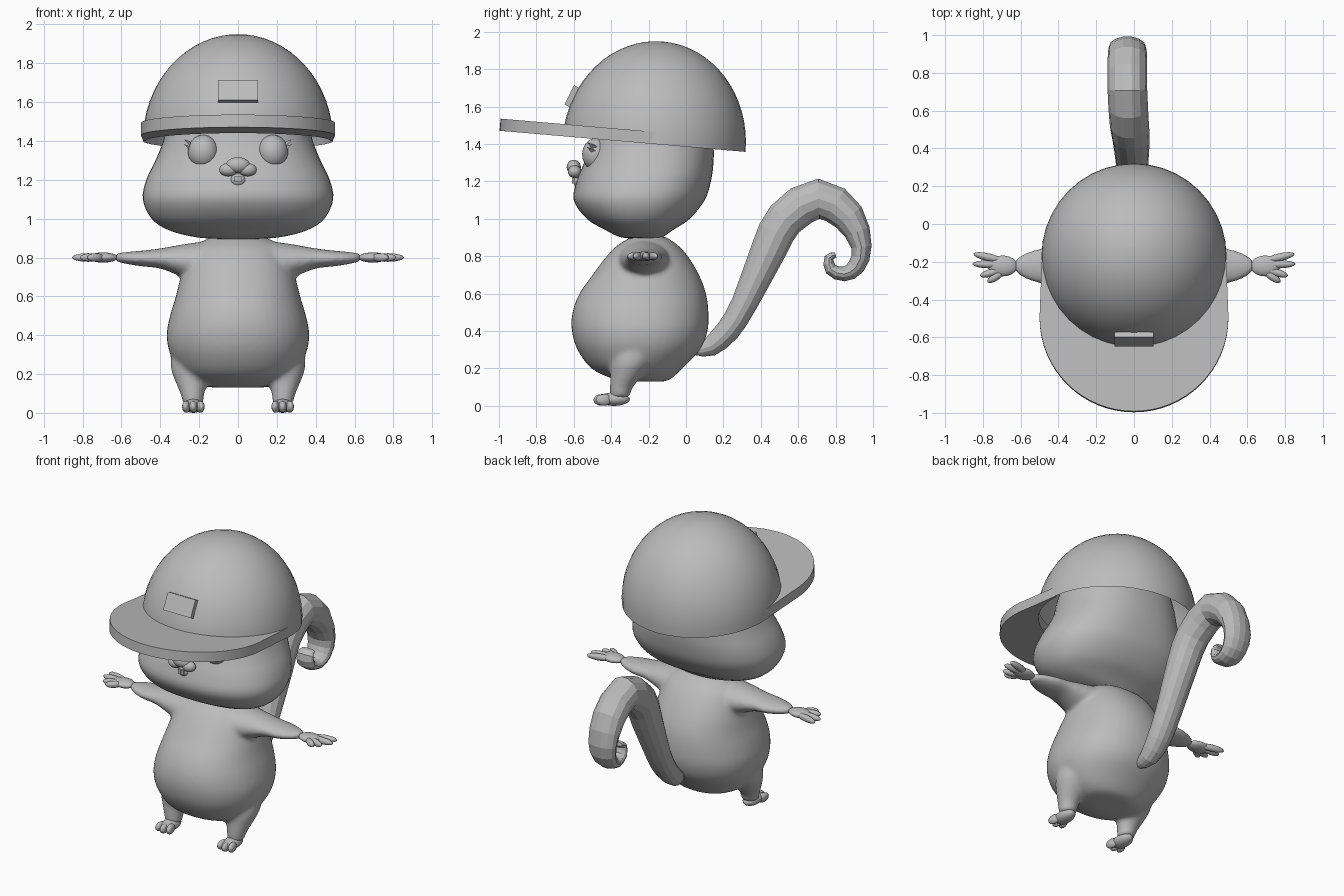
import bpy, bmesh, math
from mathutils import Matrix, Vector, Euler

if "Cube" in bpy.data.objects:
    bpy.data.objects.remove(bpy.data.objects["Cube"])

grey = bpy.data.materials.new("plain grey")
grey.diffuse_color = (0.5, 0.5, 0.5, 1)
grey.use_nodes = True
grey.node_tree.nodes["Principled BSDF"].inputs["Base Color"].default_value = grey.diffuse_color


def finish(name, bm, angle=40, smooth=True):
    """Turn a bmesh into a named, shaded object."""
    bmesh.ops.recalc_face_normals(bm, faces=bm.faces)
    me = bpy.data.meshes.new(name)
    bm.to_mesh(me)
    bm.free()
    for p in me.polygons:
        p.use_smooth = smooth
    if smooth:
        me.set_sharp_from_angle(angle=math.radians(angle))
    me.materials.append(grey)
    ob = bpy.data.objects.new(name, me)
    bpy.context.collection.objects.link(ob)
    return ob


def refine(rows, steps):
    """Catmull-Rom interpolation through rows of numbers."""
    out = []
    for i in range(len(rows) - 1):
        a, b, c, d = rows[max(i - 1, 0)], rows[i], rows[i + 1], rows[min(i + 2, len(rows) - 1)]
        for k in range(steps):
            t = k / steps
            out.append(tuple(0.5 * (2 * q + (r - p) * t + (2 * p - 5 * q + 4 * r - s) * t * t
                                    + (3 * q - p - 3 * r + s) * t ** 3)
                             for p, q, r, s in zip(a, b, c, d)))
    return out + [rows[-1]]


def loft(bm, sections, sides=32, n=2.0, caps=(True, True)):
    """Skin superellipse sections given as (centre, half axis, half axis)."""
    rings = []
    for c, u, v in sections:
        ring = []
        for i in range(sides):
            a = 2 * math.pi * i / sides
            ca, sa = math.cos(a), math.sin(a)
            p = math.copysign(abs(ca) ** (2 / n), ca)
            q = math.copysign(abs(sa) ** (2 / n), sa)
            ring.append(bm.verts.new(Vector(c) + Vector(u) * p + Vector(v) * q))
        rings.append(ring)
    for r0, r1 in zip(rings, rings[1:]):
        for i in range(sides):
            j = (i + 1) % sides
            bm.faces.new((r0[i], r0[j], r1[j], r1[i]))
    if caps[0]:
        bm.faces.new(rings[0])
    if caps[1]:
        bm.faces.new(rings[-1])


def upright(rows, steps):
    """Rows (z, half width, front y, back y) to horizontal sections."""
    return [((0, (f + b) / 2, z), (w, 0, 0), (0, (b - f) / 2, 0))
            for z, w, f, b in refine(rows, steps)]


def ball(bm, loc, radii, rot=(0, 0, 0), seg=24):
    m = Matrix.LocRotScale(Vector(loc), Euler(rot), Vector(radii))
    bmesh.ops.create_uvsphere(bm, u_segments=seg, v_segments=seg // 2, radius=1, matrix=m)


def box(bm, loc, size, rot=(0, 0, 0)):
    bmesh.ops.create_cube(bm, size=1, matrix=Matrix.LocRotScale(Vector(loc), Euler(rot), Vector(size)))


# Torso, arms and legs, fused into one skin
bm = bmesh.new()
loft(bm, upright([(.13, .12, -.30, -.12), (.145, .20, -.39, -.08), (.20, .285, -.505, -.02),
                  (.30, .348, -.58, .075), (.40, .367, -.61, .115), (.50, .35, -.607, .12),
                  (.60, .32, -.57, .107), (.70, .295, -.50, .07), (.80, .26, -.425, .01),
                  (.86, .22, -.365, -.045), (.905, .14, -.29, -.11)], 4), 48, 2.15)
for s in (1, -1):
    arm = refine([(.08, .77, .15, .13), (.20, .775, .14, .105), (.30, .785, .12, .08),
                  (.40, .795, .10, .052), (.50, .795, .092, .04), (.58, .798, .066, .03),
                  (.63, .80, .03, .02)], 4)
    loft(bm, [((s * x, -.222, z), (0, ry, 0), (0, 0, rz)) for x, z, ry, rz in arm])
    leg = refine([(.35, .22, -.26, .12), (.24, .232, -.29, .115), (.16, .237, -.32, .085),
                  (.10, .235, -.345, .062), (.045, .23, -.355, .052)], 4)
    loft(bm, [((s * x, y, z), (r, 0, 0), (0, r, 0)) for z, x, y, r in leg])
body = finish("body", bm, 180)
rm = body.modifiers.new("fuse", 'REMESH')
rm.mode, rm.voxel_size, rm.use_smooth_shade = 'VOXEL', 0.013, True
sm = body.modifiers.new("soften", 'SMOOTH')
sm.factor, sm.iterations = 0.5, 8

# Head, running up inside the hat
bm = bmesh.new()
loft(bm, upright([(.895, .10, -.30, -.14), (.905, .22, -.36, -.12), (.94, .355, -.43, -.07),
                  (1.0, .445, -.53, .02), (1.1, .49, -.60, .10), (1.2, .472, -.585, .133),
                  (1.3, .425, -.545, .147), (1.4, .385, -.51, .147), (1.5, .365, -.49, .135),
                  (1.6, .33, -.46, .11), (1.7, .26, -.40, .06), (1.77, .15, -.30, -.02),
                  (1.79, .03, -.19, -.13)], 4), 48, 2.3)
finish("head", bm, 70)

# Hands and feet
for s, side in ((1, "left"), (-1, "right")):
    bm = bmesh.new()
    ball(bm, (s * .695, -.222, .80), (.078, .055, .026))
    for x, y, base in ((.85, -.158, -.195), (.855, -.212, -.215), (.815, -.275, -.238), (.775, -.308, -.25)):
        dx, dy = x - .69, y - base
        ball(bm, (s * (x + .69) / 2, (y + base) / 2, .80), (math.hypot(dx, dy) / 2, .021, .022),
             (0, 0, s * math.atan2(dy, dx)), 16)
    finish(side + "_hand", bm, 180)
    bm = bmesh.new()
    ball(bm, (s * .23, -.385, .036), (.05, .085, .036))
    for d in (-.036, 0, .036):
        ball(bm, (s * .23 + d, -.45 + abs(d) * .3, .032), (.021, .045, .031), (0, 0, d * 5), 16)
    finish(side + "_foot", bm, 180)

# Curled tail, faceted: rows are y, z, thickness, half width, x
tail = refine([(.05, .30, .03, .03, 0), (.13, .318, .055, .06, -.01), (.225, .405, .066, .078, -.01),
               (.313, .55, .072, .085, -.01), (.44, .83, .097, .098, -.015), (.53, 1.0, .106, .104, -.025),
               (.71, 1.108, .11, .105, -.035), (.87, 1.01, .09, .105, -.035), (.938, .85, .056, .098, -.035),
               (.91, .745, .048, .085, -.035), (.845, .705, .04, .075, -.035),
               (.775, .73, .034, .065, -.035), (.765, .79, .026, .058, -.035),
               (.80, .808, .014, .05, -.035)], 2)
sections = []
for i, (y, z, r, w, x) in enumerate(tail):
    a, b = tail[max(i - 1, 0)], tail[min(i + 1, len(tail) - 1)]
    d = Vector((0, b[0] - a[0], b[1] - a[1])).normalized()
    sections.append(((x, y, z), (w, 0, 0), Vector((0, -d.z, d.y)) * r))
bm = bmesh.new()
loft(bm, sections, 14)
finish("tail", bm, smooth=False)

# Hat dome and brim share one tilted frame
tilt = Matrix.Translation((0, -.17, 1.40)) @ Matrix.Rotation(math.radians(-4.9), 4, 'X')
bm = bmesh.new()
arc = [math.pi / 2 * min(k / 16, .999) for k in range(17)]
loft(bm, [((0, 0, .55 * math.sin(t)), (.49 * math.cos(t), 0, 0), (0, .49 * math.cos(t), 0))
          for t in arc], 40, caps=(False, True))
bm.transform(tilt)
finish("hat_dome", bm)

bm = bmesh.new()
N = 32
ang = [math.pi * (1 + k / N) for k in range(N + 1)]
outer = [(-.487, 0)] + [(.5 * math.cos(a), -.33 + .5 * math.sin(a)) for a in ang] + [(.487, 0)]
inner = [(.475 * math.cos(a), .475 * math.sin(a))
         for a in (math.pi * (1 + k / (N + 2)) for k in range(N + 3))]
loops = [[bm.verts.new((x, y, z)) for x, y in pts]
         for pts, z in ((outer, 0), (outer, .065), (inner, .065), (inner, 0))]
for k in range(4):
    p, q = loops[k], loops[(k + 1) % 4]
    for i in range(N + 2):
        bm.faces.new((p[i], p[i + 1], q[i + 1], q[i]))
for e in (0, -1):
    bm.faces.new([l[e] for l in loops])
bm.transform(tilt)
finish("hat_brim", bm)

# Blank plate on the hat front
bm = bmesh.new()
box(bm, (0, -.611, 1.656), (.205, .03, .115), (math.radians(-26), 0, 0))
finish("hat_plate", bm, smooth=False)

# Eyes with lashes
for s, side in ((1, "left"), (-1, "right")):
    bm = bmesh.new()
    ball(bm, (s * .18, -.483, 1.345), (.078, .072, .086), (0, 0, s * .25), 32)
    finish(side + "_eye", bm, 180)
    bm = bmesh.new()
    for z, lift in ((1.36, .025), (1.385, .025)):
        v = [bm.verts.new(c) for c in ((s * .245, -.50, z - .012), (s * .245, -.49, z + .012),
                                       (s * .25, -.475, z), (s * .28, -.53, z + lift))]
        for f in ((0, 1, 2), (0, 1, 3), (1, 2, 3), (0, 2, 3)):
            bm.faces.new([v[i] for i in f])
    finish(side + "_lashes", bm, smooth=False)

# Muzzle, mouth and teeth
bm = bmesh.new()
ball(bm, (0, -.60, 1.276), (.062, .038, .04))
for s in (1, -1):
    ball(bm, (s * .05, -.595, 1.252), (.047, .036, .034))
finish("muzzle", bm, 180)
bm = bmesh.new()
ball(bm, (0, -.58, 1.20), (.038, .022, .032))
finish("mouth", bm, 180)
bm = bmesh.new()
for s in (1, -1):
    box(bm, (s * .010, -.602, 1.203), (.018, .014, .03))
finish("teeth", bm, smooth=False)
